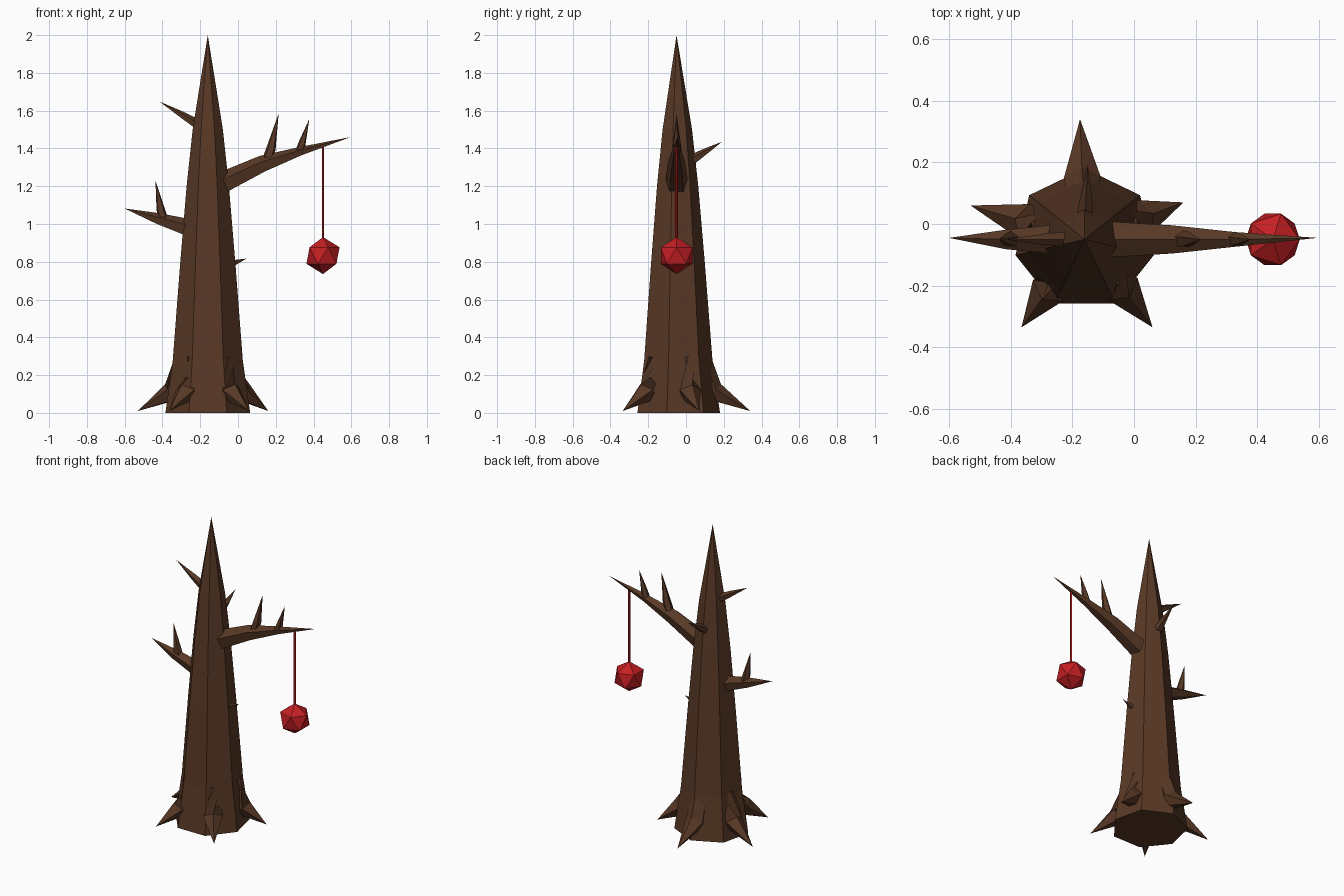
import bpy, bmesh, math
from mathutils import Vector

if "Cube" in bpy.data.objects:
    bpy.data.objects.remove(bpy.data.objects["Cube"])


def material(name, rgb):
    m = bpy.data.materials.new(name)
    m.diffuse_color = (*rgb, 1)
    m.use_nodes = True
    m.node_tree.nodes["Principled BSDF"].inputs["Base Color"].default_value = m.diffuse_color
    return m


BARK = material("brown_bark", (0.098, 0.040, 0.019))
RED = material("red", (0.56, 0.014, 0.017))


def finish(name, bm, mat):
    bmesh.ops.recalc_face_normals(bm, faces=bm.faces)
    me = bpy.data.meshes.new(name)
    bm.to_mesh(me)
    bm.free()
    me.materials.append(mat)
    ob = bpy.data.objects.new(name, me)
    bpy.context.collection.objects.link(ob)
    return ob


def limb(name, path, sides=5, mat=BARK):
    """Faceted tube along (x, y, z, radius) points; radius 0 ends in a spike."""
    bm = bmesh.new()
    pts = [Vector(p[:3]) for p in path]
    rings = []
    for i, p in enumerate(pts):
        r = path[i][3]
        if r == 0:
            rings.append([bm.verts.new(p)])
            continue
        t = (pts[min(i + 1, len(pts) - 1)] - pts[max(i - 1, 0)]).normalized()
        ref = Vector((0, 1, 0)) if abs(t.z) > 0.9 else Vector((0, 0, 1))
        up = (ref - t * ref.dot(t)).normalized()
        side = t.cross(up)
        rings.append([bm.verts.new(p + r * (up * math.cos(a) + side * math.sin(a)))
                      for a in (2 * math.pi * k / sides for k in range(sides))])
    for a, b in zip(rings, rings[1:]):
        for k in range(sides):
            n = (k + 1) % sides
            if len(b) == 1:
                bm.faces.new((a[k], a[n], b[0]))
            else:
                bm.faces.new((a[k], a[n], b[n], b[k]))
    bm.faces.new(rings[0])
    if len(rings[-1]) > 1:
        bm.faces.new(rings[-1])
    return finish(name, bm, mat)


CX, CY = -0.16, -0.05

# Seven-sided tapering trunk
limb("trunk", [(CX, CY, z, r) for z, r in
               ((0, 0.23), (0.28, 0.19), (0.79, 0.15), (1.2, 0.115), (1.5, 0.082), (2.0, 0))], 7)

# Five roots flaring outwards to the tips on the ground
for i, (tx, ty) in enumerate(((-0.175, 0.34), (0.16, 0.07), (0.06, -0.335),
                              (-0.365, -0.335), (-0.53, 0.06))):
    d = Vector((tx - CX, ty - CY)).normalized()
    limb(f"root_{i + 1}", [(CX + d.x * 0.13, CY + d.y * 0.13, 0.28, 0.055),
                           (CX + d.x * 0.19, CY + d.y * 0.19, 0.11, 0.062),
                           (tx, ty, 0.01, 0)])

# Long right branch with two twigs
limb("right_branch", [(-0.09, CY, 1.21, 0.062), (0.13, CY, 1.315, 0.048),
                      (0.33, CY, 1.383, 0.025), (0.595, -0.045, 1.46, 0)])
limb("right_twig_inner", [(0.15, CY, 1.32, 0.03), (0.175, CY, 1.40, 0.026), (0.215, CY, 1.585, 0)])
limb("right_twig_outer", [(0.325, CY, 1.38, 0.025), (0.34, CY, 1.43, 0.02), (0.377, CY, 1.555, 0)])

# Left branch with a twig
limb("left_branch", [(-0.24, CY, 0.97, 0.052), (-0.42, CY, 1.025, 0.033), (-0.6, -0.045, 1.082, 0)])
limb("left_twig", [(-0.395, CY, 1.02, 0.028), (-0.41, CY, 1.08, 0.023), (-0.437, CY, 1.23, 0)])

# Short spikes on the trunk
limb("upper_left_spike", [(-0.19, CY, 1.51, 0.03), (-0.29, CY, 1.573, 0.02), (-0.415, CY, 1.648, 0)])
limb("back_spike", [(-0.16, 0.01, 1.325, 0.032), (-0.155, 0.09, 1.375, 0.02), (-0.15, 0.19, 1.435, 0)])
limb("small_right_spike", [(-0.06, CY, 0.78, 0.022), (-0.01, CY, 0.797, 0.014), (0.045, CY, 0.817, 0)])

# Hanging cord and faceted ball
limb("cord", [(0.45, CY, 0.9, 0.007), (0.45, CY, 1.41, 0.007)], 6, RED)
bm = bmesh.new()
bmesh.ops.create_icosphere(bm, subdivisions=1, radius=0.098)
bmesh.ops.translate(bm, verts=bm.verts, vec=(0.45, CY, 0.833))
finish("hanging_ball", bm, RED)
